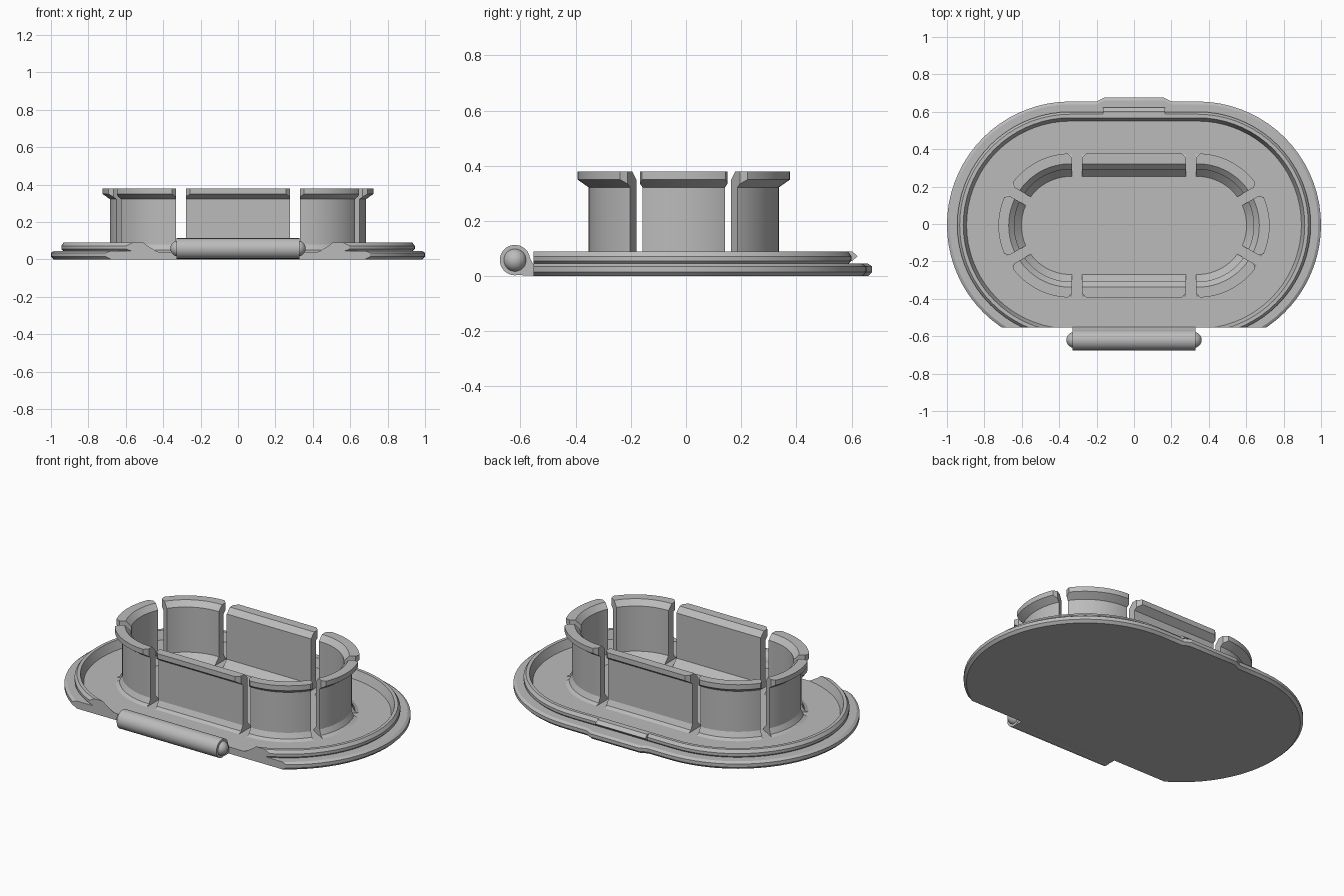
import bpy, bmesh, math
from mathutils import Matrix, Vector

cube = bpy.data.objects.get("Cube")
if cube:
    bpy.data.objects.remove(cube, do_unlink=True)

grey = bpy.data.materials.new("plain grey")
grey.use_nodes = True
grey.diffuse_color = (0.5, 0.5, 0.5, 1)
grey.node_tree.nodes["Principled BSDF"].inputs["Base Color"].default_value = (0.5, 0.5, 0.5, 1)

HALF = 0.34      # half length of the straight sides
STEPS = 36       # segments per rounded end


def finish(name, bm):
    bmesh.ops.recalc_face_normals(bm, faces=bm.faces)
    mesh = bpy.data.meshes.new(name)
    bm.to_mesh(mesh)
    bm.free()
    mesh.materials.append(grey)
    ob = bpy.data.objects.new(name, mesh)
    bpy.context.collection.objects.link(ob)
    return ob


def activate(ob):
    bpy.ops.object.select_all(action='DESELECT')
    ob.select_set(True)
    bpy.context.view_layer.objects.active = ob


def smooth(ob):
    activate(ob)
    bpy.ops.object.shade_smooth_by_angle(angle=math.radians(25))


def stadium(r, cy, bump):
    pts = []
    for side in (1, -1):
        for i in range(STEPS + 1):
            a = math.pi * i / STEPS - side * math.pi / 2
            pts.append((side * HALF + r * math.cos(a), cy + r * math.sin(a)))
        if side == 1:
            for x, k in ((0.2, 0), (0.16, 1), (-0.16, 1), (-0.2, 0)):
                pts.append((x, cy + r + k * bump))
    return pts


def loft(profile, cy, closed):
    """Sweep (radius, height, bump) steps around a rounded oblong."""
    bm = bmesh.new()
    rings = [[bm.verts.new((x, y, z)) for x, y in stadium(r, cy, b)] for r, z, b in profile]
    n = len(rings[0])
    pairs = list(zip(rings, rings[1:]))
    if closed:
        pairs.append((rings[-1], rings[0]))
    else:
        bm.faces.new(rings[0])
        bm.faces.new(rings[-1])
    for a, b in pairs:
        for i in range(n):
            j = (i + 1) % n
            bm.faces.new((a[i], a[j], b[j], b[i]))
    return bm


def prism(name, section, half):
    """Extrude a (y, z) section along x."""
    bm = bmesh.new()
    ends = [[bm.verts.new((x, y, z)) for y, z in section] for x in (-half, half)]
    bm.faces.new(ends[0])
    bm.faces.new(ends[1])
    for i in range(len(section)):
        j = (i + 1) % len(section)
        bm.faces.new((ends[0][i], ends[0][j], ends[1][j], ends[1][i]))
    return finish(name, bm)


# Lid plate with raised rim, cut straight along the hinge side
B = 0.02
bm = loft([(0.645, 0, B), (0.66, 0.015, B), (0.66, 0.035, B), (0.645, 0.045, B),
           (0.595, 0.045, 0), (0.605, 0.055, 0), (0.605, 0.072, 0), (0.592, 0.09, 0),
           (0.573, 0.09, 0), (0.555, 0.04, 0)], -0.005, False)
cut = bmesh.ops.bisect_plane(bm, geom=bm.verts[:] + bm.edges[:] + bm.faces[:],
                             plane_co=(0, -0.553, 0), plane_no=(0, -1, 0), clear_outer=True)
bmesh.ops.holes_fill(bm, edges=[e for e in bm.edges if e.is_boundary], sides=0)
smooth(finish("lid_plate", bm))

# Snap collar
WALL_Y = -0.008
collar = finish("snap_collar", loft(
    [(0.385, 0.038, 0), (0.36, 0.05, 0), (0.345, 0.08, 0), (0.345, 0.322, 0), (0.385, 0.35, 0),
     (0.385, 0.38, 0), (0.33, 0.38, 0), (0.30, 0.35, 0), (0.30, 0.08, 0), (0.26, 0.038, 0)],
    WALL_Y, True))

# Slots through the collar, and mitred lip corners beside each slot
slots, mitres = bmesh.new(), bmesh.new()
for sx in (1, -1):
    for sy in (1, -1):
        for cx, a in ((0.305, 90), (HALF, 30)):
            ang = math.radians(a)
            d = Vector((sx * math.cos(ang), sy * math.sin(ang), 0))
            base = Vector((sx * cx, WALL_Y, 0.25))
            turn = Matrix.Rotation(math.atan2(d.y, d.x), 4, 'Z')
            bmesh.ops.create_cube(slots, size=1, matrix=Matrix.Translation(base + d * 0.32)
                                  @ turn @ Matrix.Diagonal((0.22, 0.052, 0.6, 1)))
            bmesh.ops.create_cube(mitres, size=1, matrix=Matrix.Translation(base + d * 0.387 + Vector((0, 0, 0.1)))
                                  @ turn @ Matrix.Rotation(math.pi / 4, 4, 'Z')
                                  @ Matrix.Diagonal((0.072, 0.072, 0.2, 1)))
for cutter_bm in (slots, mitres):
    cutter = finish("collar_cutter", cutter_bm)
    cutter.hide_render = True
    mod = collar.modifiers.new("cut", 'BOOLEAN')
    mod.operation = 'DIFFERENCE'
    mod.solver = 'EXACT'
    mod.object = cutter
    activate(collar)
    bpy.ops.object.modifier_apply(modifier=mod.name)
    bpy.data.objects.remove(cutter, do_unlink=True)
smooth(collar)

# Latch nub on the rim opposite the hinge
prism("latch_nub", [(0.585, 0.055), (0.602, 0.055), (0.622, 0.072), (0.602, 0.09), (0.585, 0.09)], 0.165)

# Hinge barrel, rounded pin ends and web
PIN = Vector((0, -0.62, 0.058))
bm = bmesh.new()
bmesh.ops.create_cone(bm, cap_ends=True, segments=40, radius1=0.055, radius2=0.055, depth=0.66,
                      matrix=Matrix.Translation(PIN) @ Matrix.Rotation(math.pi / 2, 4, 'Y'))
smooth(finish("hinge_barrel", bm))
for side, label in ((1, "left"), (-1, "right")):
    bm = bmesh.new()
    bmesh.ops.create_uvsphere(bm, u_segments=32, v_segments=16, radius=0.042,
                              matrix=Matrix.Translation(PIN + Vector((side * 0.32, 0, 0))))
    smooth(finish(label + "_pin_end", bm))
prism("hinge_web", [(-0.62, 0.004), (-0.552, 0.002), (-0.552, 0.04), (-0.567, 0.068), (-0.62, 0.068)], 0.328)
